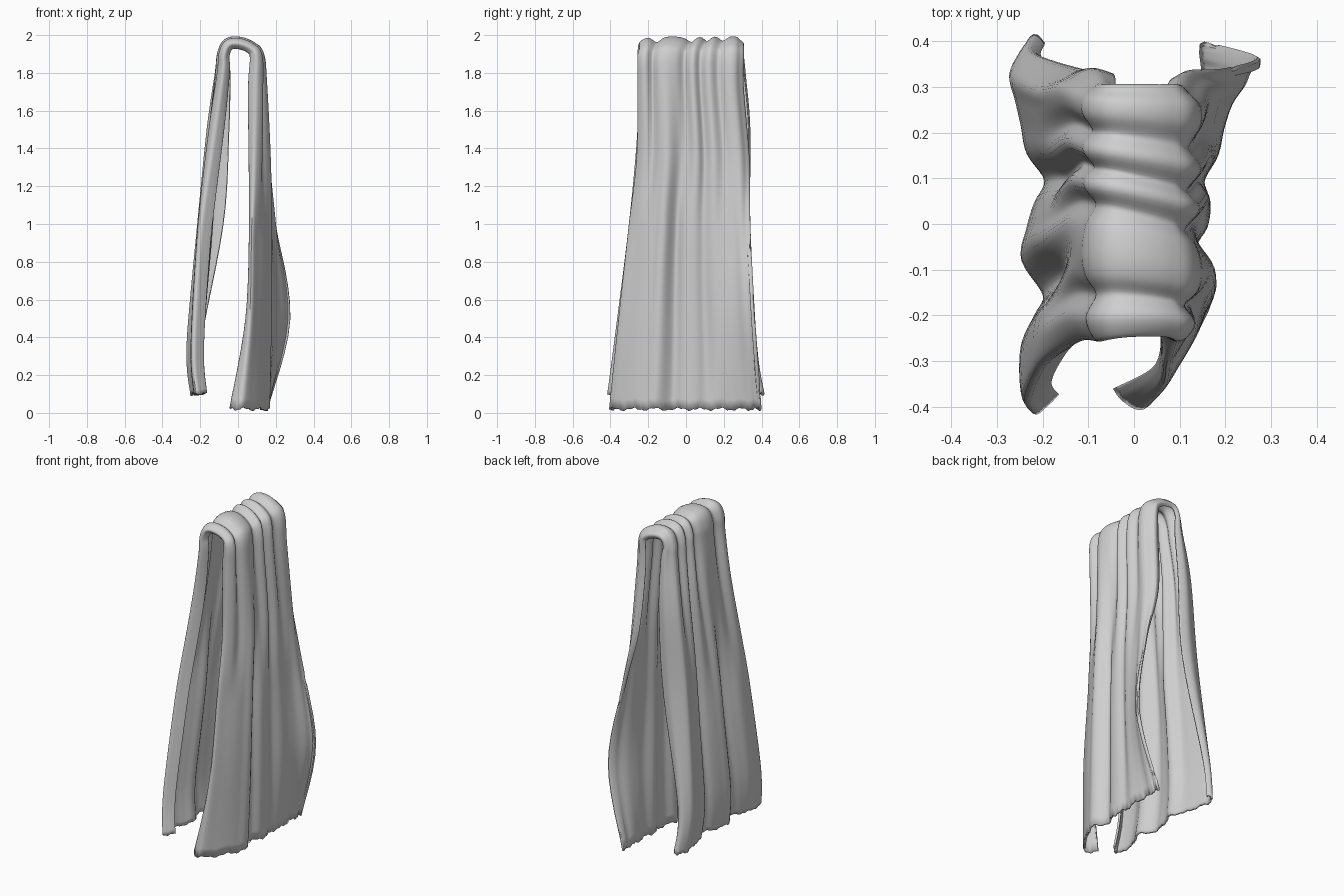
import bpy, math

cube = bpy.data.objects.get("Cube")
if cube:
    bpy.data.objects.remove(cube)

THICKNESS = 0.012

# Drape stations from the right hem over the crest to the left hem:
# x, z, front edge y, back edge y, pleat depth, front curl, back curl, back flare
STATIONS = [
    (-.21, .10, -.41, .41, .028, .05, .03, .02),
    (-.225, .36, -.375, .37, .030, .05, .05, .025),
    (-.18, 1.0, -.295, .335, .036, .05, .10, 0),
    (-.135, 1.5, -.25, .335, .030, .05, .08, 0),
    (-.10, 1.8, -.25, .31, .020, .04, .05, 0),
    (-.09, 1.9, -.25, .30, .018, .03, .03, 0),
    (-.06, 1.96, -.245, .30, .018, .03, .03, 0),
    (0, 1.972, -.24, .30, .018, .03, .03, 0),
    (.075, 1.945, -.24, .30, .018, .03, .03, 0),
    (.118, 1.89, -.25, .30, .020, .04, .04, 0),
    (.13, 1.72, -.25, .30, .024, .06, .05, 0),
    (.14, 1.35, -.255, .33, .032, .07, .05, .01),
    (.145, 1.0, -.295, .335, .032, .08, .02, .06),
    (.145, .5, -.35, .36, .030, .10, 0, .125),
    (.14, .02, -.40, .395, .026, .18, 0, .01),
]

# Pleat columns from front edge to back edge: position across the cloth,
# ridge height on the crest and low on each panel, then edge weights
ACROSS = [.05, .02, 0, .07, .15, .22, .3, .4, .48, .56, .63, .71, .79, .87, .93, .97, 1, .98]
CREST = [-.6, -.3, .2, .9, -.6, .5, .8, .3, -.9, .6, -.7, .7, -.5, .7, .7, .2, 0, -.4]
LOW_RIGHT = [.3, .9, 1.3, 1.2, .8, -.2, -1.1, .5, .2, -.4, -1.2, 0, .3, .6, .8, .6, .2, 0]
LOW_LEFT = [0, -.3, -.8, -.5, .1, .4, .9, -.7, .3, .5, .1, .5, .3, .1, .2, 0, 0, 0]
FRONT_CURL = [1, .85, .55, .32, .17, .05] + [0] * 12
BACK_CURL = [0] * 15 + [.25, .6, 1]
BACK_FLARE = [0] * 11 + [.15, .3, .5, .7, .85, 1, 1]


def smooth_path(points, steps):
    """Catmull-Rom interpolation of equal-length tuples."""
    ends = [points[0]] + list(points) + [points[-1]]
    result = []
    for i in range(len(points) - 1):
        for k in range(steps):
            t = k / steps
            result.append(tuple(
                b + t * (c - a) / 2 + t * t * (a - 2.5 * b + 2 * c - d / 2)
                + t ** 3 * (1.5 * (b - c) + (d - a) / 2)
                for a, b, c, d in zip(*ends[i:i + 4])))
    result.append(tuple(points[-1]))
    return result


rows = smooth_path(STATIONS, 6)
columns = smooth_path(list(zip(ACROSS, CREST, LOW_RIGHT, LOW_LEFT,
                               FRONT_CURL, BACK_CURL, BACK_FLARE)), 5)

# Sweep the pleated cross-section along the drape
verts = []
for i, (x, z, front, back, depth, curl_f, curl_b, flare) in enumerate(rows):
    before, after = rows[max(i - 1, 0)], rows[min(i + 1, len(rows) - 1)]
    tx, tz = after[0] - before[0], after[1] - before[1]
    length = math.hypot(tx, tz)
    nx, nz = -tz / length, tx / length
    hang = min(max((1.85 - z) / 0.9, 0), 1)
    hem = max(0, 1 - z / 0.3)
    for j, (s, crest, low_r, low_l, wf, wb, wr) in enumerate(columns):
        low = low_r if x < 0 else low_l
        ridge = crest + (low - crest) * hang
        out = depth * ridge - curl_f * wf - curl_b * wb + flare * wr
        # Pleats slant over the crest and wander slightly down the panels
        slant = 0.008 * math.sin(z * 4 + x * 5) - 0.25 * x * (1 - hang)
        ragged = 0.007 * hem * (math.sin(j * 0.7) + 0.6 * math.sin(j * 1.9))
        verts.append((x + nx * out,
                      front + (back - front) * s + slant * math.sin(math.pi * s),
                      z + nz * out + ragged))

n = len(columns)
faces = [(i * n + j, i * n + j + 1, (i + 1) * n + j + 1, (i + 1) * n + j)
         for i in range(len(rows) - 1) for j in range(n - 1)]
mesh = bpy.data.meshes.new("draped_towel")
mesh.from_pydata(verts, [], faces)
mesh.update()
towel = bpy.data.objects.new("draped_towel", mesh)
bpy.context.collection.objects.link(towel)

# Cloth colour
grey = bpy.data.materials.new("light_grey_cloth")
grey.use_nodes = True
colour = (0.62, 0.62, 0.62, 1)
grey.diffuse_color = colour
grey.node_tree.nodes["Principled BSDF"].inputs["Base Color"].default_value = colour
mesh.materials.append(grey)

# Cloth thickness and soft shading
solid = towel.modifiers.new("cloth_thickness", "SOLIDIFY")
solid.thickness = THICKNESS
solid.offset = 0
bpy.context.view_layer.objects.active = towel
towel.select_set(True)
bpy.ops.object.shade_smooth_by_angle(angle=math.radians(50))
